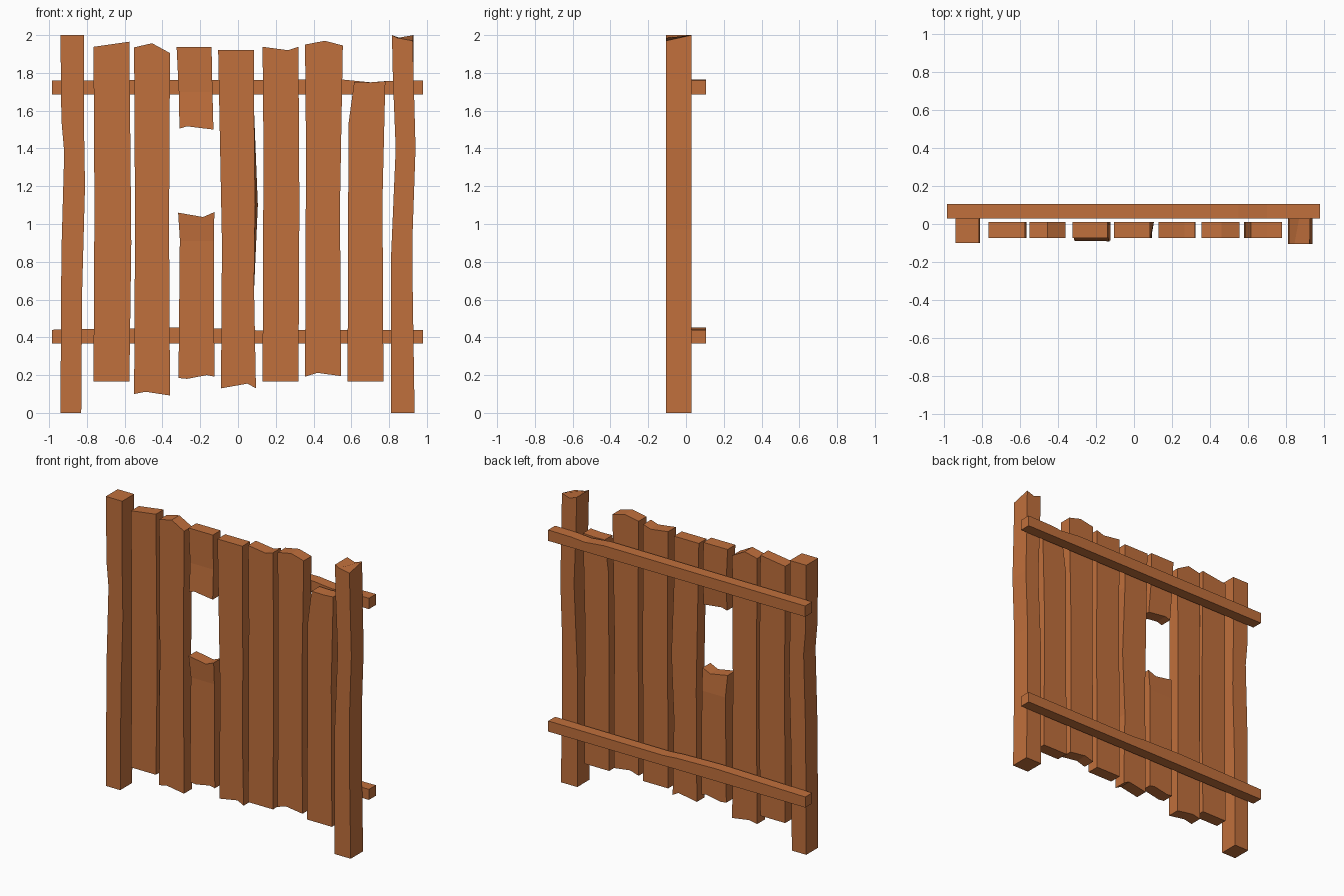
import bpy, bmesh

wood = bpy.data.materials.new("wood")
wood.diffuse_color = (0.53, 0.16, 0.045, 1)


def board(name, outline, y0, y1, back=None, bend=None):
    """Extrude an (x, z) outline from y0 to y1.
    back: outline points that differ on the rear face.
    bend: (axis, start, end, dy) leans the part from start to end by dy."""
    bm = bmesh.new()
    rear = list(outline)
    for i, p in (back or {}).items():
        rear[i] = p
    f = [bm.verts.new((x, y0, z)) for x, z in outline]
    b = [bm.verts.new((x, y1, z)) for x, z in rear]
    bm.faces.new(f)
    bm.faces.new(b[::-1])
    n = len(f)
    for i in range(n):
        j = (i + 1) % n
        bm.faces.new((f[j], f[i], b[i], b[j]))
    if bend:
        axis, start, end, dy = bend
        co, no = [0, 0, 0], [0, 0, 0]
        co[axis], no[axis] = start, 1
        bmesh.ops.bisect_plane(bm, geom=bm.verts[:] + bm.edges[:] + bm.faces[:],
                               plane_co=co, plane_no=no)
        for v in bm.verts:
            v.co.y += dy * max(0, (v.co[axis] - start) / (end - start))
    bmesh.ops.recalc_face_normals(bm, faces=bm.faces[:])
    me = bpy.data.meshes.new(name)
    bm.to_mesh(me)
    bm.free()
    me.materials.append(wood)
    ob = bpy.data.objects.new(name, me)
    bpy.context.collection.objects.link(ob)
    return ob


# Posts
board("left_post", [(-.94, 0), (-.83, 0), (-.825, .65), (-.81, 1.2), (-.815, 1.5),
                    (-.815, 2), (-.94, 2), (-.935, 1.55), (-.92, 1.38), (-.935, .85)],
      -.10, .03)
board("right_post", [(.81, 0), (.935, 0), (.925, .65), (.925, .97), (.94, 1.4), (.93, 1.77),
                     (.925, 1.97), (.845, 1.985), (.815, 2), (.82, 1.77), (.835, 1.4), (.81, .82)],
      -.105, .03, back={6: (.928, 2), 7: (.87, 1.98)})

# Rails
board("lower_rail", [(-.985, .367), (.98, .367), (.98, .44), (.1, .437), (0, .445),
                     (-.3, .452), (-.985, .44)], .03, .105)
board("upper_rail", [(-.985, 1.685), (.98, 1.685), (.98, 1.76), (.8, 1.758), (.7, 1.75),
                     (.55, 1.765), (-.985, 1.76)], .03, .106)

# Planks, each a front outline
planks = {
    "plank_1": [(-.765, .165), (-.575, .165), (-.565, .9), (-.575, 1.965), (-.765, 1.938),
                (-.76, 1.1)],
    "plank_2": [(-.55, .10), (-.49, .112), (-.36, .092), (-.365, 1.0), (-.36, 1.905),
                (-.455, 1.957), (-.55, 1.935), (-.545, 1.0)],
    "plank_5": [(.13, .165), (.32, .165), (.325, 1.1), (.32, 1.938), (.265, 1.92),
                (.13, 1.938), (.135, 1.4)],
    "plank_6": [(.355, .192), (.42, .212), (.545, .195), (.54, 1.1), (.555, 1.945),
                (.46, 1.97), (.355, 1.95), (.36, 1.4)],
    "plank_7": [(.58, .165), (.77, .165), (.765, 1.13), (.78, 1.755), (.70, 1.75),
                (.615, 1.752), (.585, 1.53)],
}
for name, outline in planks.items():
    board(name, outline, -.075, .01)

# Plank with a skewed right edge
board("plank_4", [(-.09, .13), (.05, .155), (.095, .13), (.085, .65), (.09, 1.1), (.085, 1.6),
                  (.085, 1.92), (-.105, 1.92), (-.085, .9)],
      -.075, .01, back={4: (.105, 1.1)})

# Broken plank, both halves leaning forward at the break
board("broken_plank_top", [(-.31, 1.505), (-.27, 1.517), (-.13, 1.5), (-.135, 1.69),
                           (-.14, 1.937), (-.325, 1.937), (-.313, 1.69)],
      -.075, .01, bend=(2, 1.7, 1.5, -.016))
board("broken_plank_bottom", [(-.315, .185), (-.27, .18), (-.165, .2), (-.125, .192),
                              (-.128, .92), (-.125, 1.063), (-.185, 1.037), (-.317, 1.06),
                              (-.308, .92)],
      -.075, .01, bend=(2, .91, 1.06, -.012))
